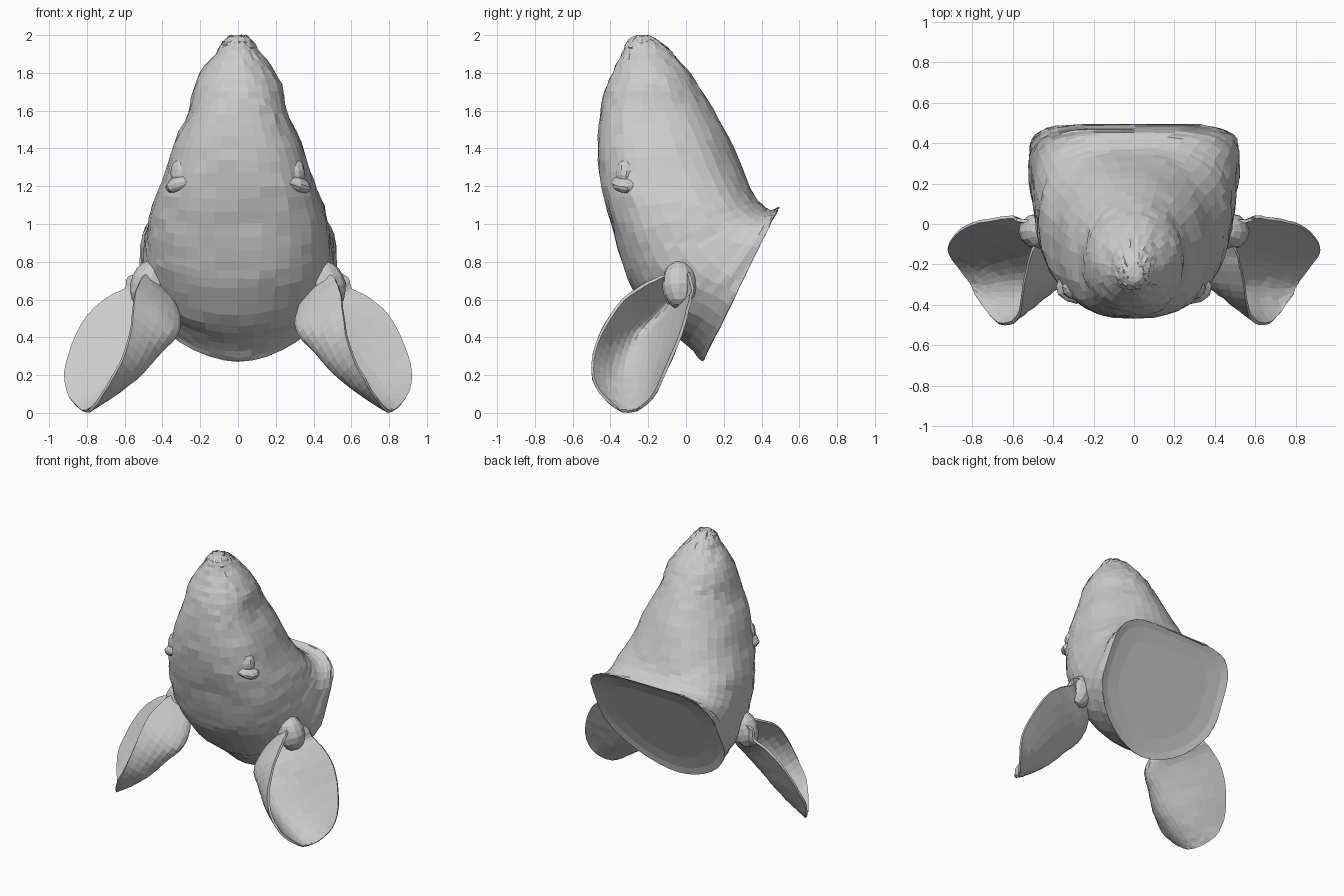
import bpy, bmesh, math, random
from mathutils import Vector as V

if "Cube" in bpy.data.objects:
    bpy.data.objects.remove(bpy.data.objects["Cube"])

random.seed(4)
hide = bpy.data.materials.new("plain grey")
hide.diffuse_color = (0.6, 0.6, 0.6, 1)
hide.use_nodes = True
hide.node_tree.nodes["Principled BSDF"].inputs["Base Color"].default_value = hide.diffuse_color


def make(name, rings, closed=True, caps=False, jitter=0.0):
    """Skin a list of point rings into an object."""
    bm = bmesh.new()
    grid = []
    for r in rings:
        grid.append([bm.verts.new(p + V([random.uniform(-jitter, jitter) for _ in range(3)])) for p in r])
    n = len(grid[0])
    for a, b in zip(grid, grid[1:]):
        for i in range(n if closed else n - 1):
            j = (i + 1) % n
            bm.faces.new((a[i], a[j], b[j], b[i]))
    if caps:
        bm.faces.new(grid[0])
        bm.faces.new(grid[-1])
    bmesh.ops.recalc_face_normals(bm, faces=bm.faces)
    me = bpy.data.meshes.new(name)
    bm.to_mesh(me)
    bm.free()
    me.materials.append(hide)
    ob = bpy.data.objects.new(name, me)
    bpy.context.collection.objects.link(ob)
    return ob


def spline(rows, steps):
    """Catmull-Rom interpolation of number rows."""
    out = []
    for k in range(len(rows) - 1):
        p0, p1 = rows[max(k - 1, 0)], rows[k]
        p2, p3 = rows[k + 1], rows[min(k + 2, len(rows) - 1)]
        for s in range(steps):
            t = s / steps
            out.append([0.5 * (2 * b + (c - a) * t + (2 * a - 5 * b + 4 * c - d) * t * t
                               + (3 * b - a - 3 * c + d) * t ** 3) for a, b, c, d in zip(p0, p1, p2, p3)])
    return out + [list(rows[-1])]


# Head: front point (y, z), back point (y, z), half width, front and back roundness
stations = [
    (-.27, 1.995, -.20, 2.0, .045, 2, 2),
    (-.315, 1.96, -.14, 1.965, .08, 2, 2),
    (-.34, 1.90, -.075, 1.91, .12, 2, 2),
    (-.39, 1.80, .02, 1.80, .20, 2.1, 2),
    (-.43, 1.70, .08, 1.71, .24, 2.3, 2),
    (-.455, 1.58, .14, 1.61, .26, 2.6, 2),
    (-.465, 1.40, .23, 1.45, .34, 2.7, 2),
    (-.45, 1.20, .315, 1.26, .40, 2.8, 2.2),
    (-.395, 1.00, .36, 1.155, .46, 2.7, 2.5),
    (-.34, .80, .40, 1.11, .48, 2.5, 2.7),
    (-.285, .66, .435, 1.08, .495, 2.3, 3.1),
    (-.14, .46, .46, 1.075, .51, 2, 4),
    (0, .36, .48, 1.085, .52, 1.8, 4.4),
    (.09, .27, .495, 1.095, .52, 1.75, 4.6),
]
SEG = 36


def section(fy, fz, by, bz, w, nf, nb):
    pts = []
    for i in range(SEG):
        a = 2 * math.pi * i / SEG
        c, s = math.cos(a), math.sin(a)
        n = nf if c < 0 else nb
        u = math.copysign(abs(c) ** (2 / n), c) * 0.5 + 0.5
        x = w * math.copysign(abs(s) ** (2 / n), s)
        pts.append(V((x, fy + (by - fy) * u, fz + (bz - fz) * u)))
    return pts


rings = [section(*r) for r in spline(stations, 3)]
make("head", rings, jitter=.005)

# Shallow dished neck cut
last = rings[-1]
mid = sum(last, V()) / SEG
inward = V((0, -.9, .44))
dish = [[mid + (p - mid) * k + inward * d for p in last] for k, d in ((1, 0), (.9, .012), (.7, .02))]
cut = make("neck_cut", dish)
bm = bmesh.new()
bm.from_mesh(cut.data)
bmesh.ops.holes_fill(bm, edges=[e for e in bm.edges if e.is_boundary
                                and all((v.co - mid).dot(inward) > .015 for v in e.verts)], sides=0)
bmesh.ops.recalc_face_normals(bm, faces=bm.faces)
if sum(f.normal.dot(inward) * f.calc_area() for f in bm.faces) > 0:
    bmesh.ops.reverse_faces(bm, faces=bm.faces)
bm.to_mesh(cut.data)
bm.free()

# Ears: front rim, keel and back rim at each station
ear = [
    (.45, -.04, .745, .43, .0, .70, .49, .01, .75),
    (.505, -.13, .72, .35, -.08, .60, .58, .02, .72),
    (.53, -.23, .67, .31, -.16, .50, .60, .035, .655),
    (.55, -.33, .60, .33, -.23, .41, .69, .025, .61),
    (.565, -.43, .46, .43, -.25, .315, .80, 0, .51),
    (.60, -.485, .32, .53, -.27, .21, .88, -.05, .36),
    (.67, -.49, .18, .64, -.28, .12, .92, -.12, .20),
    (.73, -.43, .08, .73, -.30, .055, .89, -.18, .08),
    (.785, -.345, .012, .80, -.305, .008, .825, -.265, .012),
]
for name, side in (("left_ear", 1), ("right_ear", -1)):
    arcs = []
    for r in spline(ear, 3):
        f, k, b = V(r[0:3]), V(r[3:6]), V(r[6:9])
        c = 2 * k - (f + b) / 2
        arc = []
        for i in range(15):
            t = i / 14
            p = f * (1 - t) ** 2 + c * 2 * t * (1 - t) + b * t * t
            arc.append(V((p.x * side, p.y, p.z)))
        arcs.append(arc)
    ob = make(name, arcs, closed=False, jitter=.002)
    mod = ob.modifiers.new("thickness", "SOLIDIFY")
    mod.thickness = .016
    mod.offset = 0


def lump(name, loc, size, tilt=0):
    """Small ellipsoid set into the head."""
    rows = []
    for j in range(1, 9):
        a = math.pi * j / 9
        rows.append([V((size[0] * math.sin(a) * math.cos(b), size[1] * math.sin(a) * math.sin(b),
                        size[2] * math.cos(a))) for b in [2 * math.pi * i / 12 for i in range(12)]])
    ob = make(name, rows, caps=True, jitter=.003)
    ob.location = loc
    ob.rotation_euler = (0, tilt, 0)


# Eyes with lids, ear roots, nostrils, nose tip
for name, s in (("left", 1), ("right", -1)):
    lump(name + "_eye", (s * .29, -.315, 1.27), (.065, .06, .08))
    lump(name + "_lid", (s * .28, -.31, 1.22), (.11, .085, .05), s * .3)
    lump(name + "_ear_root", (s * .47, -.035, .68), (.10, .09, .13), s * -.3)
    lump(name + "_nostril", (s * .05, -.26, 1.93), (.035, .05, .03))
lump("nose_tip", (0, -.235, 1.955), (.08, .08, .045))
